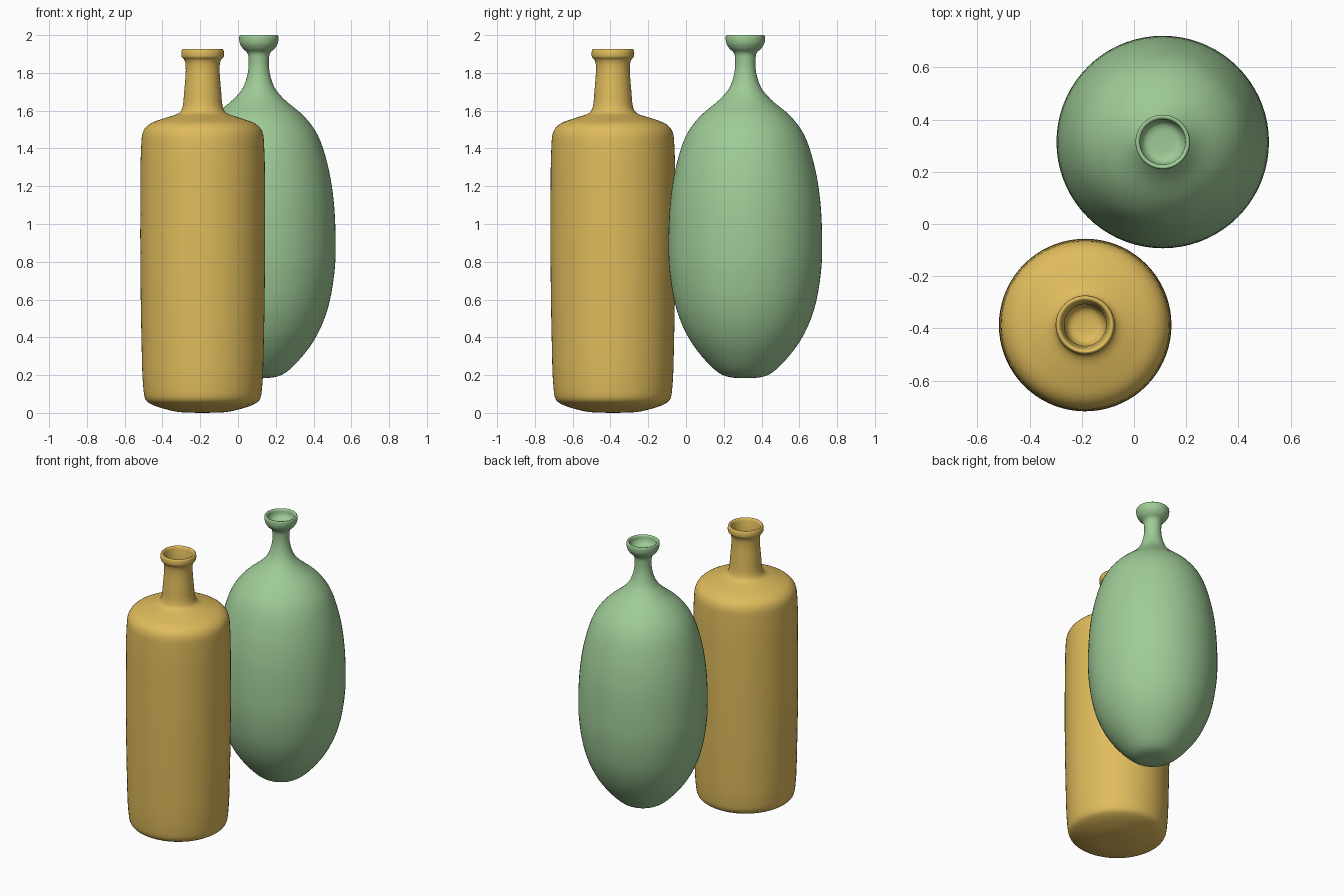
import bpy, bmesh, math
from mathutils import Vector

if "Cube" in bpy.data.objects:
    bpy.data.objects.remove(bpy.data.objects["Cube"])


def material(name, rgb):
    m = bpy.data.materials.new(name)
    m.diffuse_color = (*rgb, 1.0)
    m.use_nodes = True
    m.node_tree.nodes["Principled BSDF"].inputs["Base Color"].default_value = m.diffuse_color
    return m


def smooth_profile(pts, steps=4):
    """Chord-length Hermite curve through the (radius, height) points."""
    p = [Vector(q) for q in pts]
    n = len(p)
    t = [0.0]
    for i in range(1, n):
        t.append(t[-1] + math.sqrt((p[i] - p[i - 1]).length))
    tan = []
    for i in range(n):
        if i == 0:
            tan.append((p[1] - p[0]) / (t[1] - t[0]))
        elif i == n - 1:
            tan.append((p[i] - p[i - 1]) / (t[i] - t[i - 1]))
        else:
            h0, h1 = t[i] - t[i - 1], t[i + 1] - t[i]
            d0, d1 = (p[i] - p[i - 1]) / h0, (p[i + 1] - p[i]) / h1
            tan.append((d0 * h1 + d1 * h0) / (h0 + h1))
    out = []
    for i in range(n - 1):
        h = t[i + 1] - t[i]
        for k in range(steps):
            s = k / steps
            out.append(p[i] * (2*s**3 - 3*s**2 + 1) + tan[i] * h * (s**3 - 2*s**2 + s)
                       + p[i + 1] * (3*s**2 - 2*s**3) + tan[i + 1] * h * (s**3 - s**2))
    return out + [p[-1]]


def lathe(name, pts, x, y, mat, segments=72):
    """Revolve a profile that starts and ends on the axis."""
    prof = smooth_profile(pts)
    bm = bmesh.new()
    rings = []
    for r, z in prof[1:-1]:
        rings.append([bm.verts.new((r * math.cos(2 * math.pi * k / segments),
                                    r * math.sin(2 * math.pi * k / segments), z))
                      for k in range(segments)])
    low = bm.verts.new((0, 0, prof[0].y))
    high = bm.verts.new((0, 0, prof[-1].y))
    for k in range(segments):
        j = (k + 1) % segments
        bm.faces.new((low, rings[0][j], rings[0][k]))
        bm.faces.new((high, rings[-1][k], rings[-1][j]))
        for a, b in zip(rings, rings[1:]):
            bm.faces.new((a[k], a[j], b[j], b[k]))
    bmesh.ops.recalc_face_normals(bm, faces=bm.faces)
    for f in bm.faces:
        f.smooth = True
    me = bpy.data.meshes.new(name)
    bm.to_mesh(me)
    bm.free()
    me.materials.append(mat)
    ob = bpy.data.objects.new(name, me)
    ob.location = (x, y, 0)
    bpy.context.collection.objects.link(ob)
    return ob


yellow = material("mustard yellow", (0.74, 0.50, 0.107))
green = material("soft green", (0.347, 0.597, 0.309))

# Cylindrical bottle: base, straight body, shoulder, neck, lip, inside of neck
lathe("yellow_bottle", [
    (0, 0.0), (0.12, 0.004), (0.19, 0.018), (0.27, 0.045), (0.302, 0.07), (0.315, 0.14),
    (0.324, 0.39), (0.33, 0.8), (0.33, 1.1), (0.326, 1.4), (0.315, 1.49), (0.28, 1.53),
    (0.2, 1.561), (0.125, 1.588), (0.108, 1.615), (0.098, 1.7), (0.09, 1.84), (0.098, 1.87),
    (0.111, 1.885), (0.111, 1.918), (0.104, 1.927), (0.095, 1.922), (0.088, 1.895),
    (0.08, 1.83), (0.08, 1.66), (0.06, 1.62), (0, 1.61)], -0.187, -0.387, yellow)

# Egg-shaped vase: rounded body, thin neck, cup-shaped lip with shallow dish
lathe("green_vase", [
    (0, 0.185), (0.07, 0.187), (0.125, 0.203), (0.185, 0.25), (0.29, 0.38), (0.362, 0.54),
    (0.4, 0.74), (0.407, 0.89), (0.396, 1.13), (0.363, 1.32), (0.31, 1.475), (0.24, 1.57),
    (0.135, 1.66), (0.085, 1.72), (0.058, 1.8), (0.054, 1.87), (0.06, 1.905), (0.085, 1.93),
    (0.101, 1.958), (0.103, 1.995), (0.098, 2.0), (0.089, 1.996), (0.084, 1.965),
    (0.065, 1.94), (0, 1.935)], 0.11, 0.314, green)
